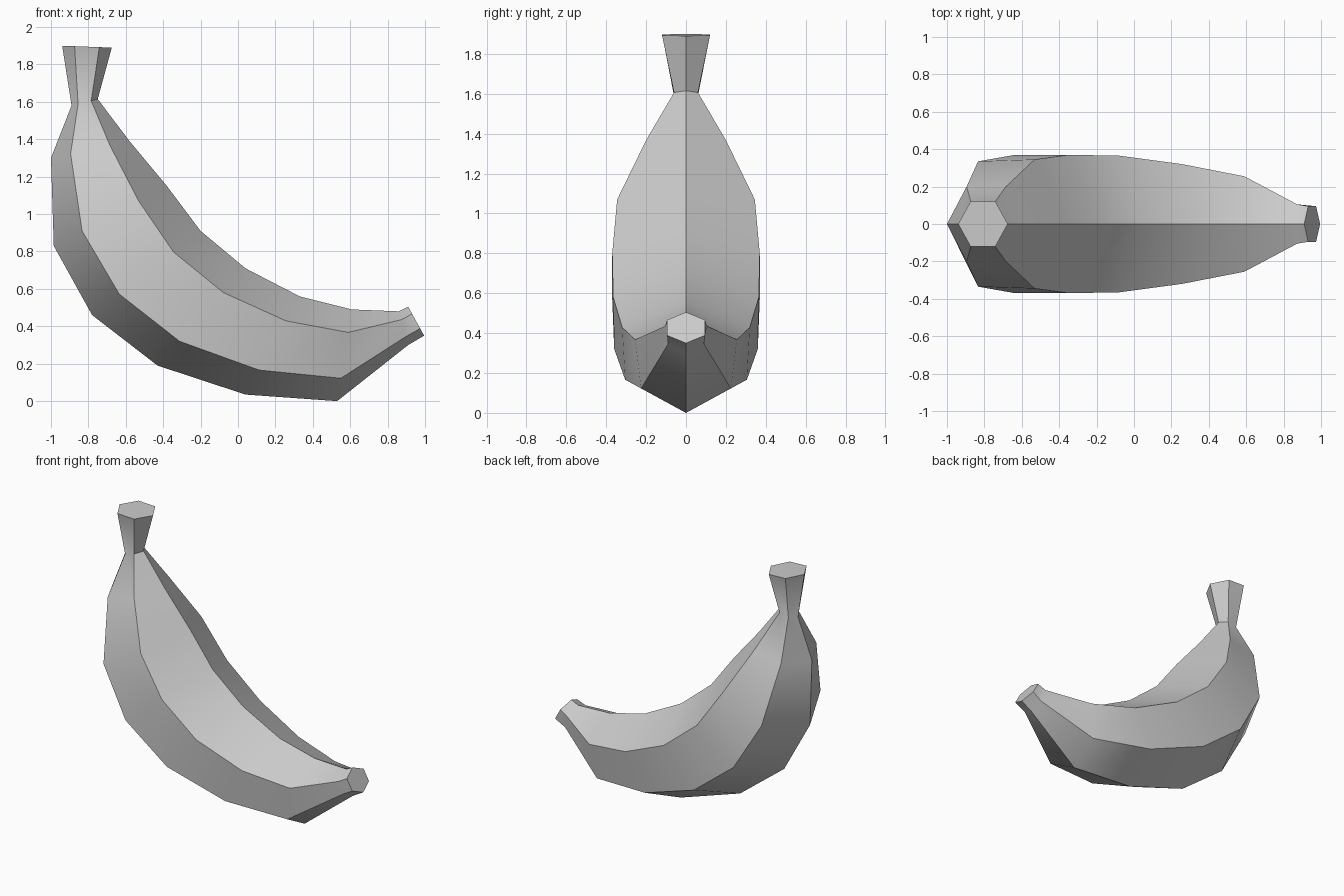
import bpy, bmesh, math
from mathutils import Vector

cube = bpy.data.objects.get("Cube")
if cube:
    bpy.data.objects.remove(cube, do_unlink=True)

# Single flat peel colour
peel = bpy.data.materials.new("grey_peel")
peel.use_nodes = True
colour = (0.6, 0.6, 0.6, 1)
peel.diffuse_color = colour
peel.node_tree.nodes["Principled BSDF"].inputs["Base Color"].default_value = colour

# Hexagonal sections from stem to tip:
# outer ridge (x, z), inner ridge (x, z), half width near outer, near inner
sections = [
    ((-0.94, 1.90), (-0.675, 1.89), 0.12, 0.12),
    ((-0.89, 1.58), (-0.75, 1.615), 0.06, 0.06),
    ((-1.00, 1.30), (-0.58, 1.39), 0.20, 0.20),
    ((-0.985, 0.83), (-0.38, 1.15), 0.335, 0.345),
    ((-0.78, 0.46), (-0.20, 0.91), 0.37, 0.37),
    ((-0.43, 0.19), (0.04, 0.71), 0.36, 0.365),
    ((0.04, 0.035), (0.33, 0.56), 0.305, 0.32),
    ((0.53, 0.00), (0.61, 0.49), 0.225, 0.255),
    ((0.91, 0.30), (0.86, 0.48), 0.09, 0.105),
    ((0.995, 0.35), (0.91, 0.505), 0.095, 0.095),
]


def add_ring(bm, outer, inner, low_width, high_width):
    """Six corners: ridges on the centre plane, side corners at the quarters."""
    a = Vector((outer[0], 0, outer[1]))
    b = Vector((inner[0], 0, inner[1]))
    corners = [(0, 0), (0.25, -low_width), (0.75, -high_width),
               (1, 0), (0.75, high_width), (0.25, low_width)]
    return [bm.verts.new(a.lerp(b, t) + Vector((0, y, 0))) for t, y in corners]


# Fruit body with stem and blunt tip
bm = bmesh.new()
rings = [add_ring(bm, *s) for s in sections]
for r, s in zip(rings, rings[1:]):
    for i in range(6):
        j = (i + 1) % 6
        bm.faces.new((r[i], r[j], s[j], s[i]))
bm.faces.new(rings[0])
bm.faces.new(rings[-1])
bmesh.ops.recalc_face_normals(bm, faces=bm.faces)

mesh = bpy.data.meshes.new("curved_fruit")
bm.to_mesh(mesh)
bm.free()
mesh.materials.append(peel)
fruit = bpy.data.objects.new("curved_fruit", mesh)
bpy.context.collection.objects.link(fruit)

# Smooth along the length, crisp on the long ridges
bpy.ops.object.select_all(action="DESELECT")
fruit.select_set(True)
bpy.context.view_layer.objects.active = fruit
bpy.ops.object.shade_smooth_by_angle(angle=math.radians(42))
